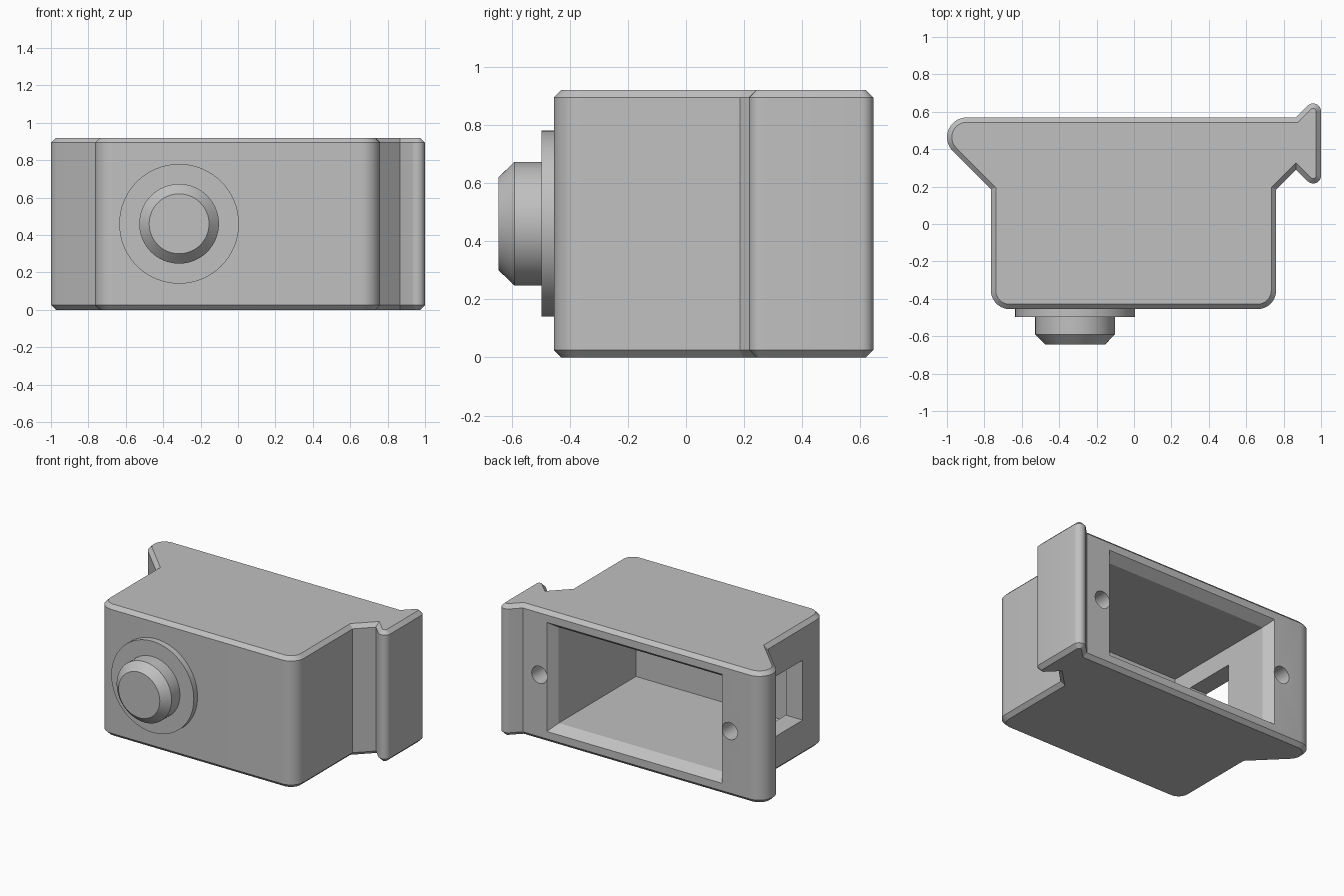
import bpy, bmesh, math
from mathutils import Vector, Matrix

cube = bpy.data.objects.get("Cube")
if cube:
    bpy.data.objects.remove(cube, do_unlink=True)

grey = bpy.data.materials.new("plain grey")
grey.use_nodes = True
GREY = (0.53, 0.53, 0.53, 1)
grey.diffuse_color = GREY
grey.node_tree.nodes["Principled BSDF"].inputs["Base Color"].default_value = GREY

HEIGHT, MID, BEVEL = 0.92, 0.46, 0.026


def loft(name, rings):
    """Closed solid through rings of equal point count."""
    bm = bmesh.new()
    loops = [[bm.verts.new(p) for p in ring] for ring in rings]
    n = len(loops[0])
    for a, b in zip(loops, loops[1:]):
        for i in range(n):
            j = (i + 1) % n
            bm.faces.new((a[i], a[j], b[j], b[i]))
    bm.faces.new(loops[0])
    bm.faces.new(loops[-1])
    bmesh.ops.recalc_face_normals(bm, faces=bm.faces)
    mesh = bpy.data.meshes.new(name)
    bm.to_mesh(mesh)
    bm.free()
    mesh.materials.append(grey)
    obj = bpy.data.objects.new(name, mesh)
    bpy.context.collection.objects.link(obj)
    return obj


def outline(corners, inset, steps=10):
    """Counter-clockwise outline, moved inwards by inset, with round corners."""
    points = []
    for i, (x, y, r) in enumerate(corners):
        p = Vector((x, y))
        d1 = (p - Vector(corners[i - 1][:2])).normalized()
        d2 = (Vector(corners[(i + 1) % len(corners)][:2]) - p).normalized()
        n1, n2 = Vector((-d1.y, d1.x)), Vector((-d2.y, d2.x))
        miter = (n1 + n2) / (1 + n1.dot(n2))
        if not r:
            points.append(p + miter * inset)
            continue
        centre = p + miter * r
        turn = math.atan2(d1.x * d2.y - d1.y * d2.x, d1.dot(d2))
        for k in range(steps + 1):
            spoke = Matrix.Rotation(turn * k / steps, 2) @ -n1
            points.append(centre + spoke * (r - inset))
    return points


def lathe(name, profile, x, sides=64):
    """Round part about an axis along y; profile holds (y, radius)."""
    angles = [math.tau * k / sides for k in range(sides)]
    return loft(name, [[(x + r * math.cos(a), y, MID + r * math.sin(a))
                        for a in angles] for y, r in profile])


def rect(y, half_x, half_z):
    return [(sx * half_x, y, MID + sz * half_z)
            for sx, sz in ((-1, -1), (1, -1), (1, 1), (-1, 1))]


def cut(target, cutter):
    mod = target.modifiers.new("cut", 'BOOLEAN')
    mod.operation, mod.solver, mod.object = 'DIFFERENCE', 'EXACT', cutter
    bpy.context.view_layer.objects.active = target
    bpy.ops.object.modifier_apply(modifier=mod.name)
    bpy.data.objects.remove(cutter, do_unlink=True)


def smooth(obj):
    bpy.ops.object.select_all(action='DESELECT')
    obj.select_set(True)
    bpy.context.view_layer.objects.active = obj
    bpy.ops.object.shade_smooth_by_angle(angle=math.radians(30))


# Housing: plan outline with a round flange on one end and a dovetail on the other
plan = [(-0.765, -0.455, 0.1), (0.76, -0.455, 0.1), (0.76, 0.185, 0),
        (0.866, 0.291, 0), (1.0, 0.157, 0.042), (1.0, 0.704, 0.042),
        (0.866, 0.57, 0), (-1.15, 0.57, 0.106), (-0.765, 0.185, 0)]
levels = [(0, BEVEL), (BEVEL, 0), (HEIGHT - BEVEL, 0), (HEIGHT, BEVEL)]
housing = loft("housing", [[(p.x, p.y, z) for p in outline(plan, inset)]
                           for z, inset in levels])

# Hollow inside with a flared lip at the back
cut(housing, loft("cavity_cutter", [rect(0.5843, 0.69, 0.392),
                                    rect(0.504, 0.634, 0.336),
                                    rect(-0.351, 0.634, 0.336)]))

# Side window through the right wall
cut(housing, loft("window_cutter", [
    [(x, y, z) for y, z in ((-0.2, 0.25), (0.17, 0.25), (0.17, 0.67), (-0.2, 0.67))]
    for x in (-0.9, -0.5)]))

# Blind screw holes beside the opening
for side in (-1, 1):
    cut(housing, lathe("screw_hole_cutter", [(0.6, 0.06), (0.32, 0.06)], side * 0.738, 32))
smooth(housing)

# Push button and its collar on the front
BUTTON_X = -0.315
smooth(lathe("button_collar", [(-0.44, 0.32), (-0.497, 0.32)], BUTTON_X))
smooth(lathe("push_button", [(-0.48, 0.213), (-0.59, 0.213), (-0.645, 0.16)], BUTTON_X))
